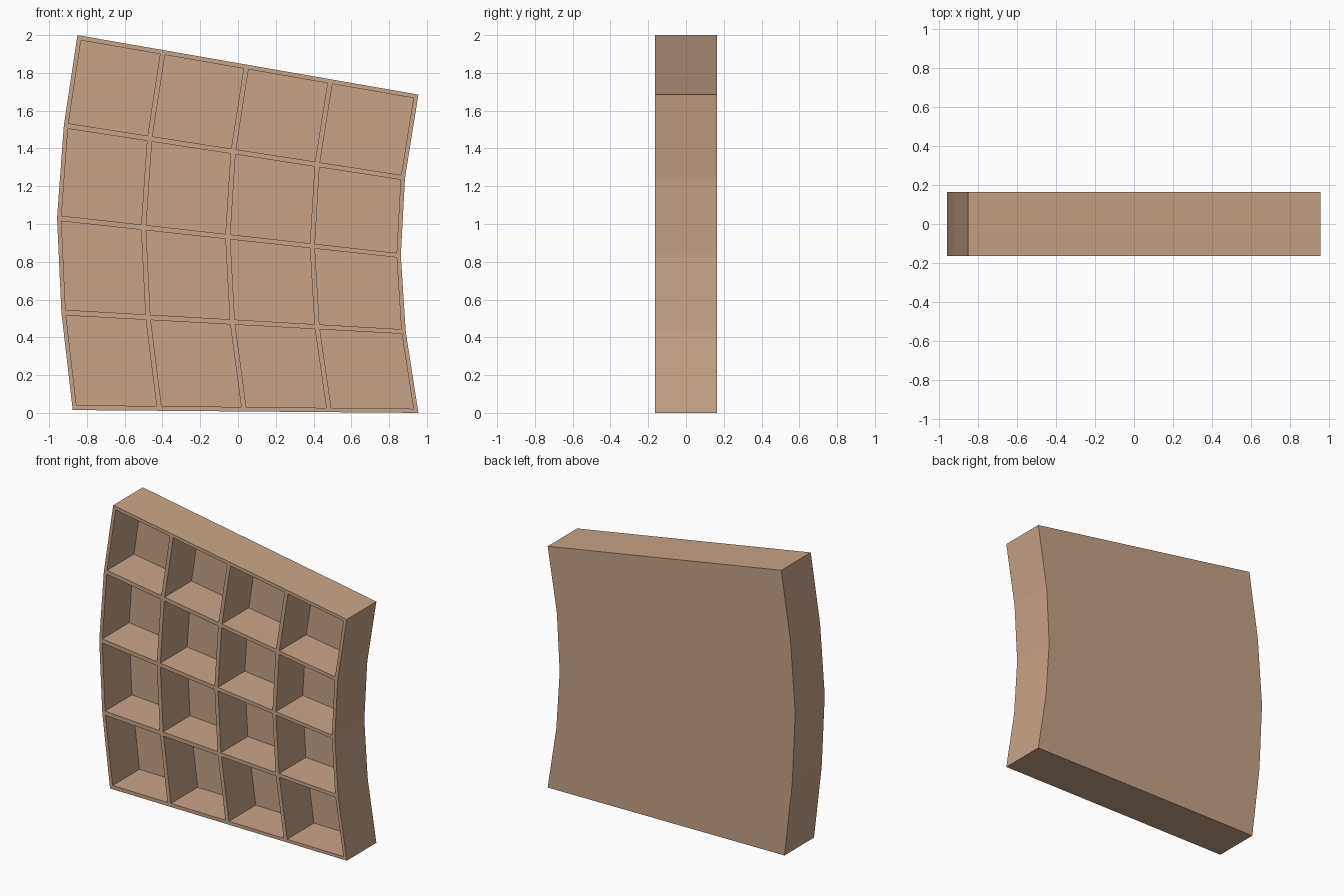
import bpy, bmesh
from mathutils import Vector

if "Cube" in bpy.data.objects:
    bpy.data.objects.remove(bpy.data.objects["Cube"])

DEPTH, BACK = 0.326, 0.03      # overall depth, back panel thickness
RIM, HALF = 0.0125, 0.0073     # outer wall and half divider, as fraction of the size

# Bowed left and right outlines (x, z) at the five shelf levels, bottom to top
LEFT = [(-0.875, 0.015), (-0.935, 0.532), (-0.958, 1.032), (-0.922, 1.522), (-0.85, 2.0)]
RIGHT = [(0.955, 0.0), (0.888, 0.43), (0.862, 0.832), (0.884, 1.243), (0.955, 1.685)]
COLUMNS = [0.2515, 0.4965, 0.7425]


def stops(centres):
    """Both sides of every wall, from edge to edge."""
    inner = [c + s * HALF for c in centres for s in (-1, 1)]
    return [0, RIM] + inner + [1 - RIM, 1]


def along(points, v):
    i = min(int(v * 4), 3)
    return Vector(points[i]).lerp(Vector(points[i + 1]), v * 4 - i)


us, vs = stops(COLUMNS), stops([0.25, 0.5, 0.75])
bm = bmesh.new()

# Front sheet of walls and cells
grid = []
for v in vs:
    a, b = along(LEFT, v), along(RIGHT, v)
    row = [a.lerp(b, u) for u in us]
    grid.append([bm.verts.new((p.x, -DEPTH / 2, p.y)) for p in row])
cells, sheet = [], []
for j in range(len(vs) - 1):
    for i in range(len(us) - 1):
        f = bm.faces.new((grid[j][i], grid[j][i + 1], grid[j + 1][i + 1], grid[j + 1][i]))
        sheet.append(f)
        if i % 2 and j % 2:
            cells.append(f)

# Solid body behind the sheet
res = bmesh.ops.extrude_face_region(bm, geom=sheet, use_keep_orig=True)
back = [g for g in res["geom"] if isinstance(g, bmesh.types.BMVert)]
bmesh.ops.translate(bm, verts=back, vec=(0, DEPTH, 0))

# Cells pushed back to the rear panel
res = bmesh.ops.extrude_discrete_faces(bm, faces=cells)
floor = {v for f in res["faces"] for v in f.verts}
bmesh.ops.translate(bm, verts=list(floor), vec=(0, DEPTH - BACK, 0))

bmesh.ops.recalc_face_normals(bm, faces=bm.faces[:])
mesh = bpy.data.meshes.new("cubby_shelf")
bm.to_mesh(mesh)
bm.free()

shelf = bpy.data.objects.new("cubby_shelf", mesh)
bpy.context.collection.objects.link(shelf)
wood = bpy.data.materials.new("wood")
wood.diffuse_color = (0.57, 0.37, 0.25, 1)
wood.use_nodes = True
wood.node_tree.nodes["Principled BSDF"].inputs["Base Color"].default_value = wood.diffuse_color
mesh.materials.append(wood)
